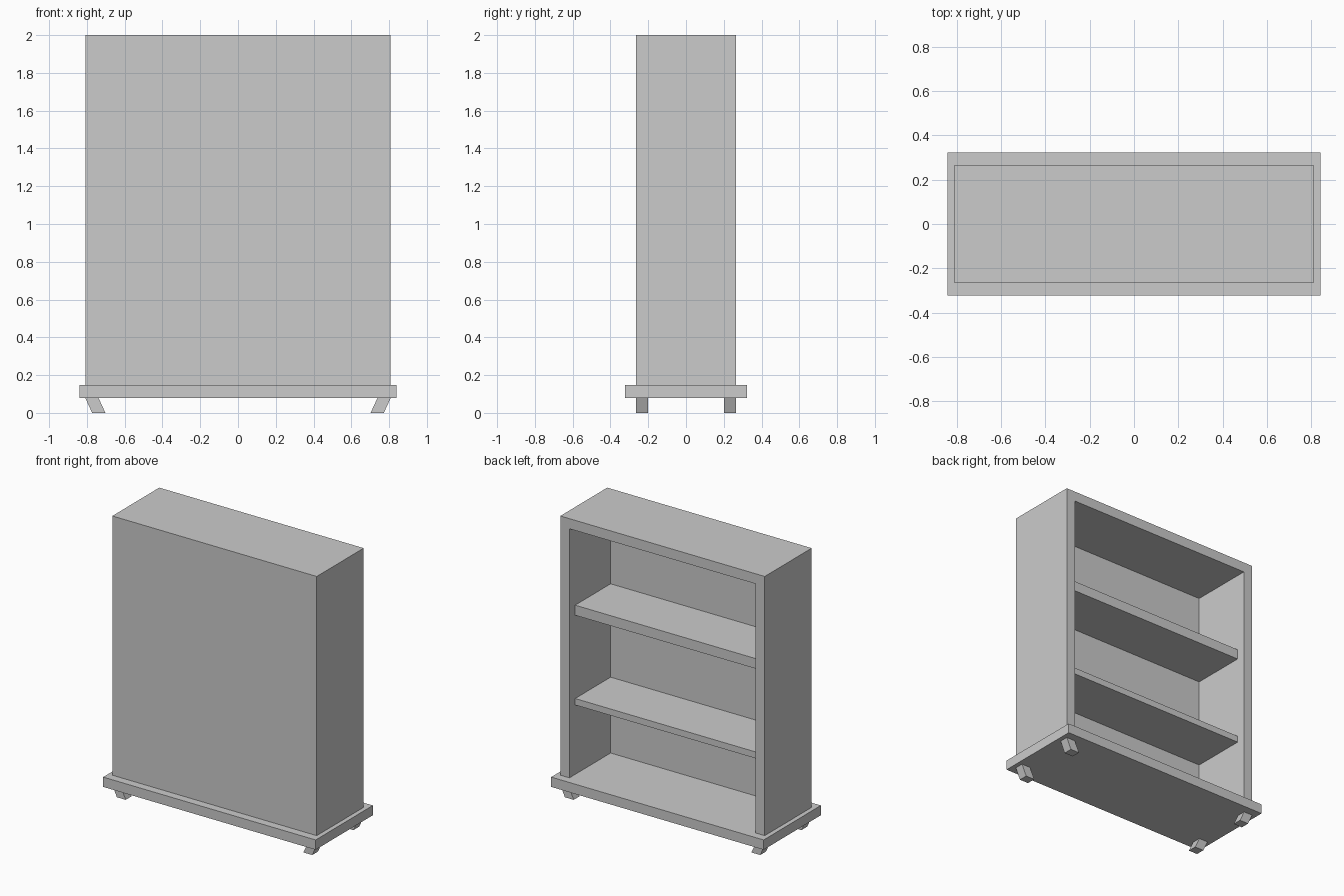
import bpy, bmesh
from mathutils import Vector

if "Cube" in bpy.data.objects:
    bpy.data.objects.remove(bpy.data.objects["Cube"])


def box(name, x0, x1, y0, y1, z0, z1, lean=0.0):
    """Box from its bounds; lean shifts the bottom face sideways in x."""
    bm = bmesh.new()
    bmesh.ops.create_cube(bm, size=1)
    for v in bm.verts:
        low = v.co.z < 0
        v.co = Vector((x0 if v.co.x < 0 else x1,
                       y0 if v.co.y < 0 else y1,
                       z0 if low else z1))
        if low:
            v.co.x += lean
    mesh = bpy.data.meshes.new(name)
    bm.to_mesh(mesh)
    bm.free()
    ob = bpy.data.objects.new(name, mesh)
    bpy.context.collection.objects.link(ob)
    return ob


W, D, H = 0.808, 0.265, 2.0     # cabinet half width, half depth, top
T = 0.072                       # board thickness
BASE0, BASE1 = 0.078, 0.148     # plinth bottom and top
IN = W - T                      # inner half width
BACK = -D + 0.065               # inner face of the closed panel

# Plinth
box("base_board", -0.84, 0.84, -0.323, 0.323, BASE0, BASE1)

# Carcass, open towards +y
box("left_side", -W, -IN, BACK, D, BASE1, H)
box("right_side", IN, W, BACK, D, BASE1, H)
box("top_board", -IN, IN, BACK, D, H - T, H)
box("closed_panel", -W, W, -D, BACK, BASE1, H)

# Shelves, set back from the opening
box("upper_shelf", -IN, IN, BACK, 0.2, 1.285, 1.357)
box("lower_shelf", -IN, IN, BACK, 0.2, 0.644, 0.69)

# Slanted feet, leaning inwards at the bottom
for side, s in (("left", -1), ("right", 1)):
    for end, e in (("front", -1), ("back", 1)):
        x0, x1 = sorted((s * 0.738, s * 0.808))
        y0, y1 = sorted((e * 0.2, e * D))
        box(f"{end}_{side}_foot", x0, x1, y0, y1, 0, BASE0, lean=-s * 0.036)
